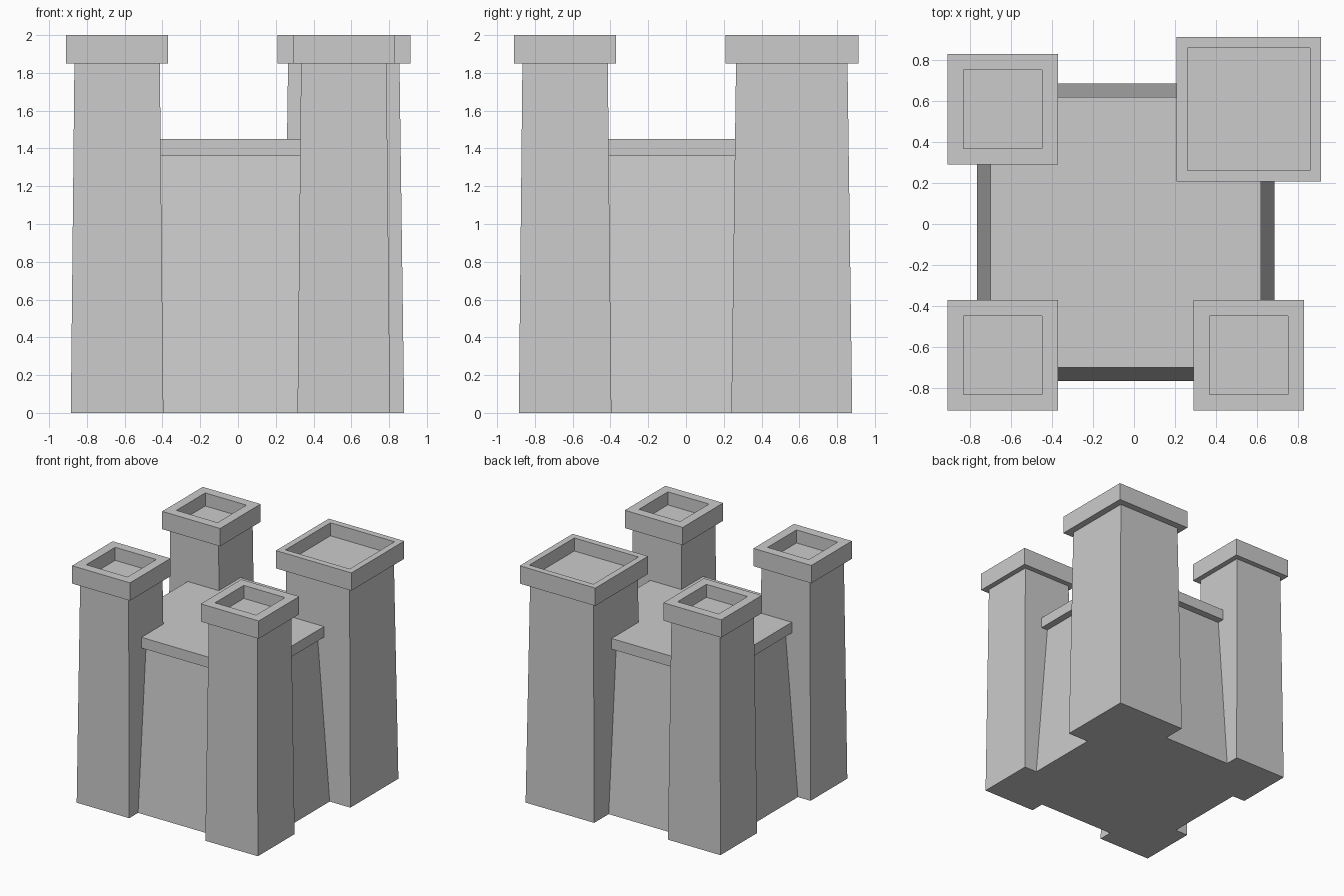
import bpy, bmesh

if "Cube" in bpy.data.objects:
    bpy.data.objects.remove(bpy.data.objects["Cube"])

C = -0.04          # keep centre in x and y
STEP = 0.6         # tower offset from the keep centre


def stack(name, cx, cy, rings):
    """Closed square solid skinned through (half_width, z) rings, flat faces."""
    bm = bmesh.new()
    loops = []
    for h, z in rings:
        loops.append([bm.verts.new((sx * h, sy * h, z))
                      for sx, sy in ((-1, -1), (1, -1), (1, 1), (-1, 1))])
    for a, b in zip(loops, loops[1:]):
        for i in range(4):
            j = (i + 1) % 4
            bm.faces.new((a[i], a[j], b[j], b[i]))
    bm.faces.new(loops[0][::-1])
    bm.faces.new(loops[-1])
    bmesh.ops.recalc_face_normals(bm, faces=bm.faces)
    mesh = bpy.data.meshes.new(name)
    bm.to_mesh(mesh)
    bm.free()
    ob = bpy.data.objects.new(name, mesh)
    ob.location = (cx, cy, 0)
    bpy.context.collection.objects.link(ob)
    return ob


# Tapered central keep and its overhanging roof slab
stack("keep_body", C, C, [(0.727, 0), (0.60, 1.36)])
stack("keep_roof", C, C, [(0.66, 1.36), (0.66, 1.45)])


def tower(name, sx, sy, base, top, cap, hole):
    """Tapered shaft, wider cap and a sunken platform, as one solid."""
    stack(name, C + sx * STEP, C + sy * STEP,
          [(base, 0), (top, 1.85), (cap, 1.85), (cap, 2.0),
           (hole, 2.0), (hole, 1.89)])


# Three slim corner towers and one broad one
small = (0.245, 0.226, 0.27, 0.192)
tower("front_left_tower", -1, -1, *small)
tower("front_right_tower", 1, -1, *small)
tower("back_left_tower", -1, 1, *small)
tower("back_right_tower", 1, 1, 0.32, 0.295, 0.352, 0.299)
